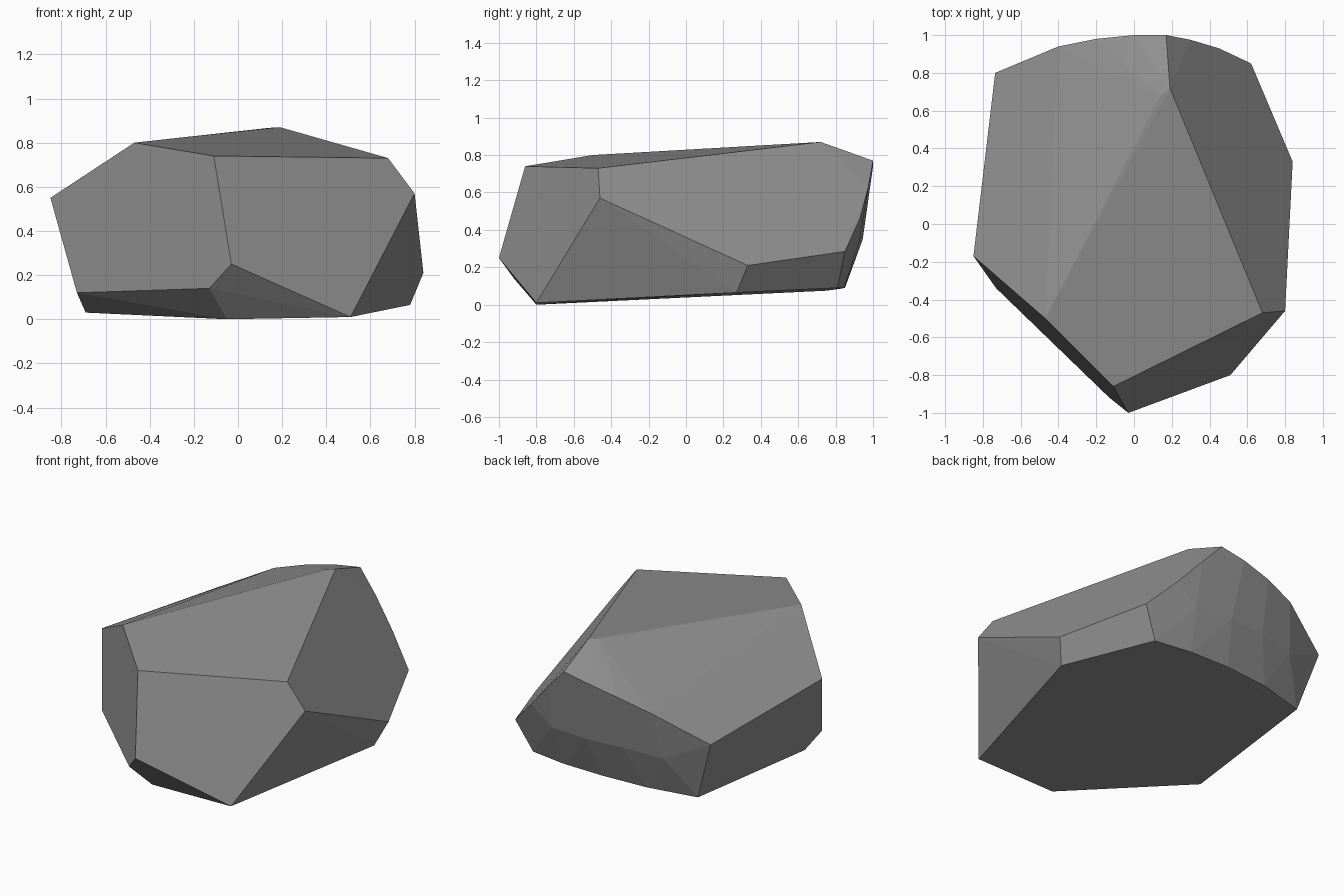
import bpy, bmesh, math

default = bpy.data.objects.get("Cube")
if default:
    bpy.data.objects.remove(default, do_unlink=True)

# Stone colour
stone = bpy.data.materials.new("stone_grey")
stone.use_nodes = True
grey = (0.28, 0.28, 0.28, 1)
stone.diffuse_color = grey
stone.node_tree.nodes["Principled BSDF"].inputs["Base Color"].default_value = grey

# Corners of the boulder, grouped by where they sit
crown = [(-.11, -.86, .74), (.68, -.47, .73), (.19, .72, .87),
         (.14, .68, .867), (-.47, -.5, .8)]
flanks = [(-.03, -1, .25), (.8, -.46, .57), (.84, .33, .21), (.62, .85, .285),
          (-.85, -.17, .55), (-.735, .8, .465), (-.73, -.34, .12), (-.13, -.92, .14)]
underside = [(.51, -.8, .01), (-.05, -.8, 0), (-.69, -.22, .03),
             (.78, .27, .065), (.52, .81, .09), (-.61, .75, .075)]

# Rounded back: rim, bulging middle and lower arc
back_rim = [(.45, .93, .46), (.3, .975, .63), (.17, 1, .77),
            (0, 1, .74), (-.2, .98, .695), (-.4, .94, .635)]
back_middle = [(.3, .93, .35), (.05, .945, .35), (-.2, .925, .35), (-.45, .875, .33)]
back_foot = [(.28, .845, .09), (0, .85, .09), (-.3, .825, .085)]

bm = bmesh.new()
for corner in crown + flanks + underside + back_rim + back_middle + back_foot:
    bm.verts.new(corner)

# Wrap the corners in a convex skin and merge nearly flat triangles into facets
hull = bmesh.ops.convex_hull(bm, input=bm.verts)
loose = [v for v in bm.verts if not v.link_faces]
bmesh.ops.delete(bm, geom=loose, context='VERTS')
bmesh.ops.dissolve_limit(bm, angle_limit=math.radians(2.5), verts=bm.verts, edges=bm.edges)
bmesh.ops.recalc_face_normals(bm, faces=bm.faces)

mesh = bpy.data.meshes.new("boulder")
bm.to_mesh(mesh)
bm.free()
mesh.materials.append(stone)
boulder = bpy.data.objects.new("boulder", mesh)
bpy.context.collection.objects.link(boulder)
